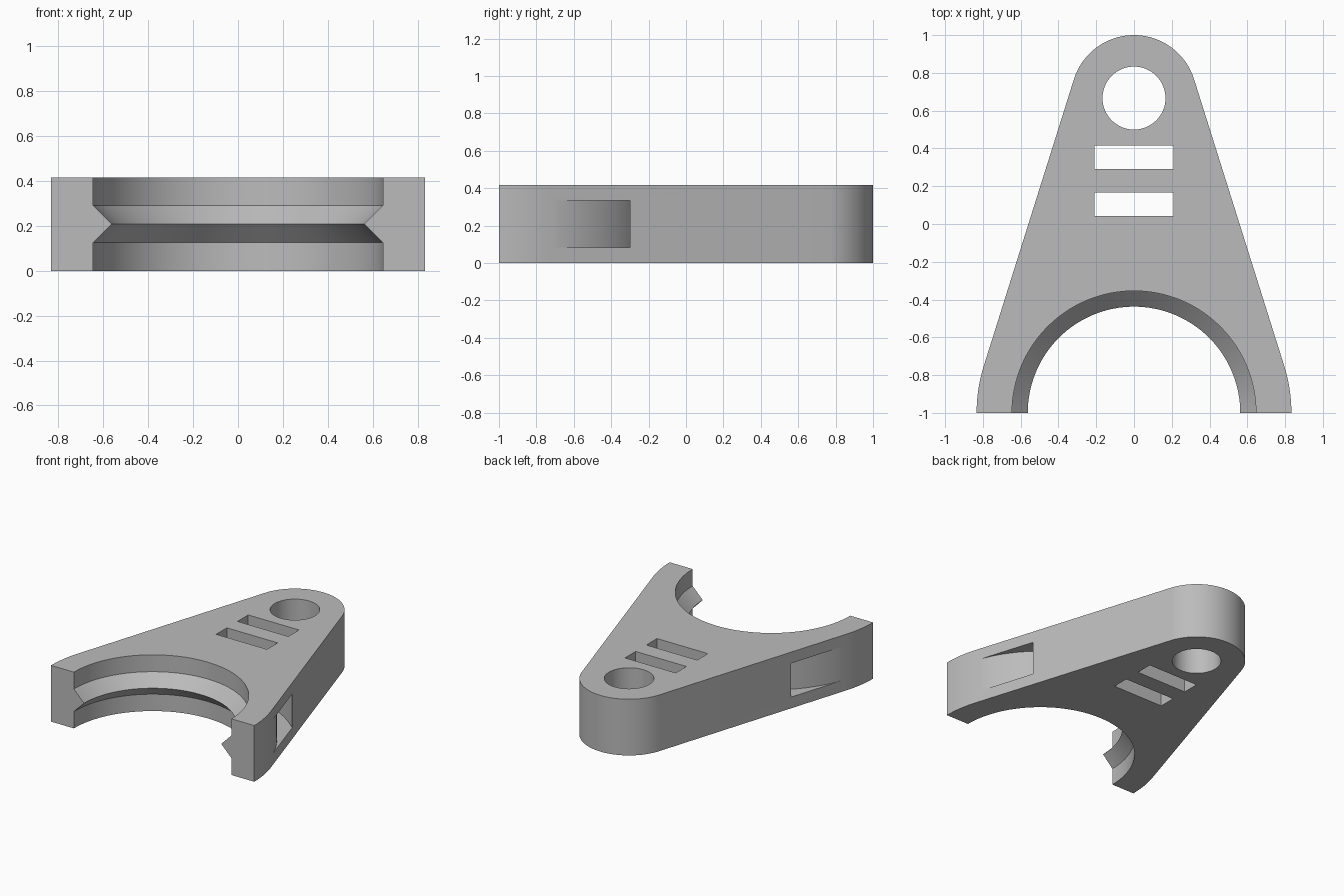
import bpy, bmesh, math

if "Cube" in bpy.data.objects:
    bpy.data.objects.remove(bpy.data.objects["Cube"], do_unlink=True)

U = 1 / 24            # design unit
THICK = 10 * U
SEG = 128
TIP_Y = 16 * U        # centre of the small rounded end
ARC_Y = -1            # centre of the saddle arc

grey = bpy.data.materials.new("plain grey")
grey.use_nodes = True
colour = (0.5, 0.5, 0.5, 1)
grey.diffuse_color = colour
grey.node_tree.nodes["Principled BSDF"].inputs["Base Color"].default_value = colour


def finish(name, bm):
    bmesh.ops.recalc_face_normals(bm, faces=bm.faces)
    mesh = bpy.data.meshes.new(name)
    bm.to_mesh(mesh)
    bm.free()
    mesh.materials.append(grey)
    obj = bpy.data.objects.new(name, mesh)
    bpy.context.collection.objects.link(obj)
    return obj


def prism(name, points, z0, z1):
    bm = bmesh.new()
    face = bm.faces.new([bm.verts.new((x, y, z0)) for x, y in points])
    top = bmesh.ops.extrude_face_region(bm, geom=[face])["geom"]
    verts = [v for v in top if isinstance(v, bmesh.types.BMVert)]
    bmesh.ops.translate(bm, verts=verts, vec=(0, 0, z1 - z0))
    return finish(name, bm)


def revolve(name, profile, cy):
    """Turn a closed (radius, z) profile around a vertical axis at y = cy."""
    bm = bmesh.new()
    rings = []
    for i in range(SEG):
        a = math.tau * i / SEG
        rings.append([bm.verts.new((r * math.cos(a), cy + r * math.sin(a), z))
                      for r, z in profile])
    n = len(profile)
    for i in range(SEG):
        a, b = rings[i], rings[(i + 1) % SEG]
        for j in range(n):
            k = (j + 1) % n
            if profile[j][0] or profile[k][0]:
                bm.faces.new((a[j], b[j], b[k], a[k]))
    bmesh.ops.remove_doubles(bm, verts=bm.verts, dist=1e-5)
    return finish(name, bm)


def arc(cy, r, a0, a1, steps):
    angles = [a0 + (a1 - a0) * i / steps for i in range(steps + 1)]
    return [(r * math.cos(a), cy + r * math.sin(a)) for a in angles]


# Body: tapered outline tangent to the wide saddle arc and the small end
R, r = 20 * U, 8 * U
tangent = math.asin((R - r) / (TIP_Y - ARC_Y))
outline = (arc(ARC_Y, R, 0, tangent, 10)
           + arc(TIP_Y, r, tangent, math.pi - tangent, 48)
           + arc(ARC_Y, R, math.pi - tangent, math.pi, 10))
body = prism("clamp_body", outline, 0, THICK)

# Saddle bore, leaving a V-shaped ridge around its middle
bore, crest = 15.5 * U, 13.5 * U
cutters = [revolve("saddle_cutter",
                   [(0, -0.1), (bore, -0.1), (bore, 3 * U), (crest, 5 * U),
                    (bore, 7 * U), (bore, 0.6), (0, 0.6)], ARC_Y)]

# Curved strap tunnel running behind the saddle
inner, outer = R + 0.0015, 23 * U
cutters.append(revolve("strap_tunnel_cutter",
                       [(inner, 2 * U), (outer, 2 * U),
                        (outer, 8 * U), (inner, 8 * U)], ARC_Y))

# Round hole in the small end
cutters.append(revolve("hole_cutter",
                       [(0, -0.1), (4 * U, -0.1), (4 * U, 0.6), (0, 0.6)], TIP_Y))

# Two rectangular strap slots
for i, y in enumerate((U, 7 * U)):
    w, y1 = 5 * U, y + 3 * U
    cutters.append(prism(f"slot_cutter_{i + 1}",
                         [(-w, y), (w, y), (w, y1), (-w, y1)], -0.1, 0.6))

bpy.context.view_layer.objects.active = body
body.select_set(True)
for cutter in cutters:
    cutter.hide_render = True
    mod = body.modifiers.new(cutter.name, "BOOLEAN")
    mod.operation, mod.solver, mod.object = "DIFFERENCE", "EXACT", cutter
    bpy.ops.object.modifier_apply(modifier=mod.name)
    bpy.data.objects.remove(cutter, do_unlink=True)

bpy.ops.object.shade_smooth_by_angle(angle=math.radians(25))
